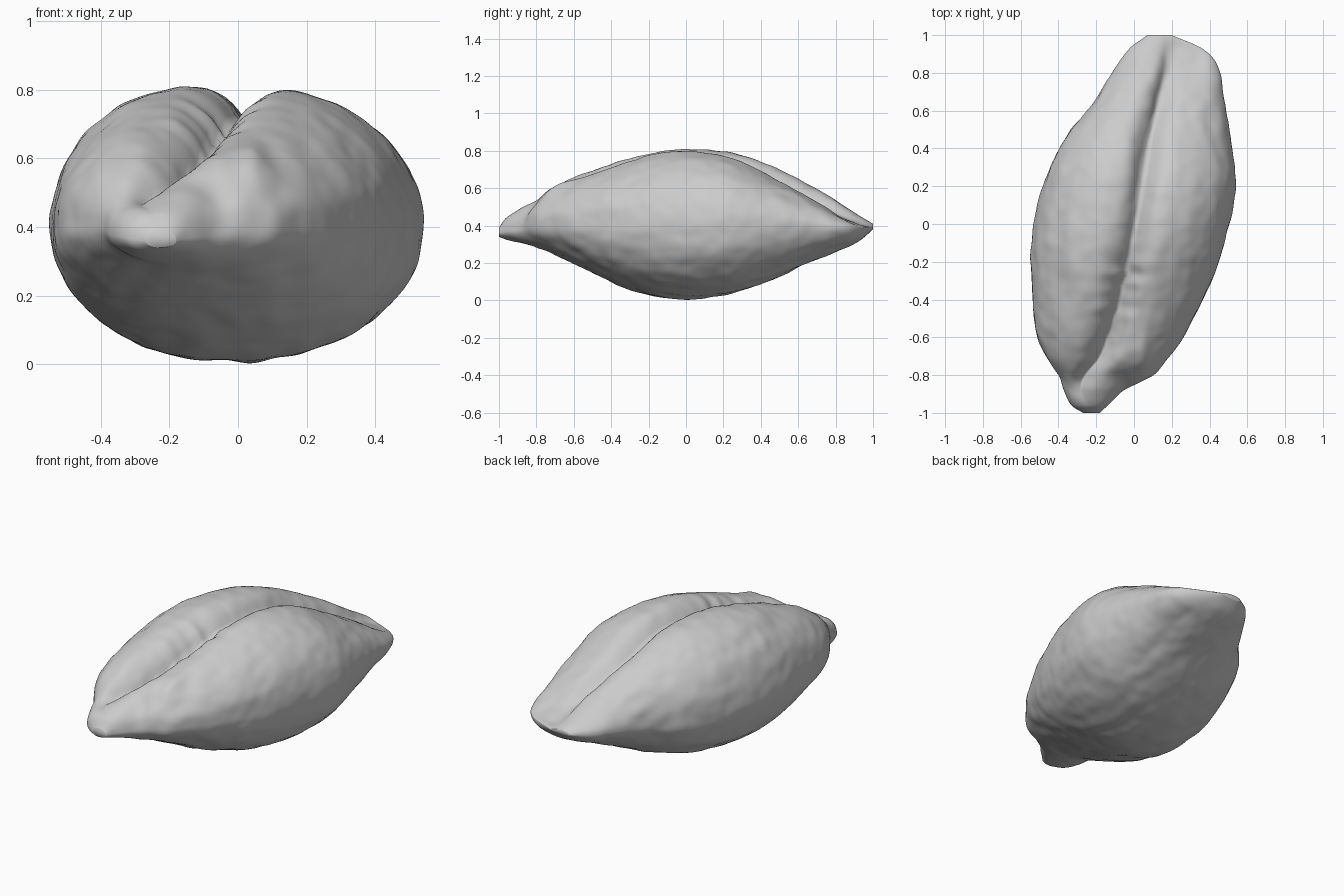
import bpy
import bmesh
import math
from mathutils import Vector, noise

cube = bpy.data.objects.get("Cube")
if cube:
    bpy.data.objects.remove(cube, do_unlink=True)

RINGS, SIDES = 180, 200

# Profiles along the length of the shell, all sampled at the same stations
stations = [-1, -.96, -.88, -.8, -.7, -.55, -.35, -.1, .2, .45, .65, .82, .93, 1]
right_edge = [-.27, -.33, -.37, -.4, -.47, -.52, -.54, -.54, -.48, -.37, -.21, -.1, -.02, .07]
left_edge = [-.18, -.14, -.05, .1, .19, .29, .39, .48, .54, .51, .475, .45, .36, .2]
waist = [.36, .37, .38, .4, .4, .4, .4, .4, .4, .4, .4, .39, .39, .39]
right_crest = [.39, .45, .52, .59, .65, .71, .77, .825, .82, .745, .65, .545, .46, .41]
left_crest = [.39, .45, .5, .55, .62, .68, .75, .81, .79, .68, .57, .46, .41, .4]
belly = [.34, .325, .305, .285, .25, .17, .08, .01, .03, .105, .2, .27, .32, .38]
groove_line = [-.23, -.25, -.28, -.26, -.18, -.12, -.06, -.01, .04, .08, .125, .16, .17, .17]
groove_depth = [0, .01, .04, .1, .14, .15, .14, .12, .12, .11, .09, .04, .01, 0]


def slope(values, i):
    a, b = max(i - 1, 0), min(i + 1, len(values) - 1)
    return (values[b] - values[a]) / (stations[b] - stations[a])


def sample(values, y):
    """Smooth Hermite interpolation of a profile at y."""
    i = 0
    while i < len(stations) - 2 and y > stations[i + 1]:
        i += 1
    h = stations[i + 1] - stations[i]
    t = (y - stations[i]) / h
    s = t * t * (3 - 2 * t)
    return (values[i] * (1 - s) + values[i + 1] * s
            + h * t * (1 - t) * ((1 - t) * slope(values, i) - t * slope(values, i + 1)))


def power(v, p):
    return math.copysign(abs(v) ** p, v)


def bump(x, y, cx, cy, rx, ry):
    return math.exp(-((x - cx) / rx) ** 2 - ((y - cy) / ry) ** 2)


def section_point(y, angle):
    """Point on the rounded cross-section, with the cleft pressed into its top."""
    lo, hi = sample(right_edge, y), sample(left_edge, y)
    mid, line = sample(waist, y), sample(groove_line, y)
    x = (lo + hi) / 2 + (hi - lo) / 2 * power(math.cos(angle), .92)
    lift = math.sin(angle)
    if lift < 0:
        return Vector((x, y, mid + lift * (mid - sample(belly, y))))
    lift = lift ** .9
    # Crinkled lip along the front half of the cleft
    if -.8 < y < .1:
        line += .014 * noise.noise(Vector((0, y * 17, 0))) * math.sin((y + .8) / .9 * math.pi)
    side = .5 + .5 * math.tanh((x - line) / .04)
    crest = sample(right_crest, y) * (1 - side) + sample(left_crest, y) * side
    reach = .075 if x < line else .06
    dent = sample(groove_depth, y) * math.exp(-(abs(x - line) / reach) ** 1.25)
    # Hollow between the beak and the body, and the fold behind it
    dent += .04 * bump(x, y, -.06, -.83, .07, .06) - .025 * bump(x, y, .05, -.7, .04, .1)
    return Vector((x, y, mid + lift * (crest - mid - dent)))


# Loft the shell
bm = bmesh.new()
rings = []
for r in range(RINGS + 1):
    y = math.sin(math.pi * (r / RINGS - .5))
    rings.append([bm.verts.new(section_point(y, math.tau * k / SIDES)) for k in range(SIDES)])
for a, b in zip(rings, rings[1:]):
    for k in range(SIDES):
        n = (k + 1) % SIDES
        bm.faces.new((a[k], a[n], b[n], b[k]))
bm.faces.new(rings[0])
bm.faces.new(rings[-1])
bmesh.ops.recalc_face_normals(bm, faces=bm.faces)
bm.normal_update()

# Weathered surface: broad lumps plus shallow lengthwise ridges
for v in bm.verts:
    p = v.co.copy()
    fade = min(1, (1 - abs(p.y)) * 8)
    lumps = noise.noise(p * 6) * .004 + noise.noise(p * 14) * .004
    ridges = noise.noise(Vector((p.x * 11, p.y * 2, p.z * 11))) * .006
    v.co += v.normal * (lumps + ridges) * fade

mesh = bpy.data.meshes.new("shell")
bm.to_mesh(mesh)
bm.free()
shell = bpy.data.objects.new("shell", mesh)
bpy.context.collection.objects.link(shell)

# Plain grey surface
grey = bpy.data.materials.new("light grey")
grey.use_nodes = True
colour = (.6, .6, .6, 1)
grey.diffuse_color = colour
grey.node_tree.nodes["Principled BSDF"].inputs["Base Color"].default_value = colour
mesh.materials.append(grey)

bpy.context.view_layer.objects.active = shell
shell.select_set(True)
bpy.ops.object.shade_smooth()
